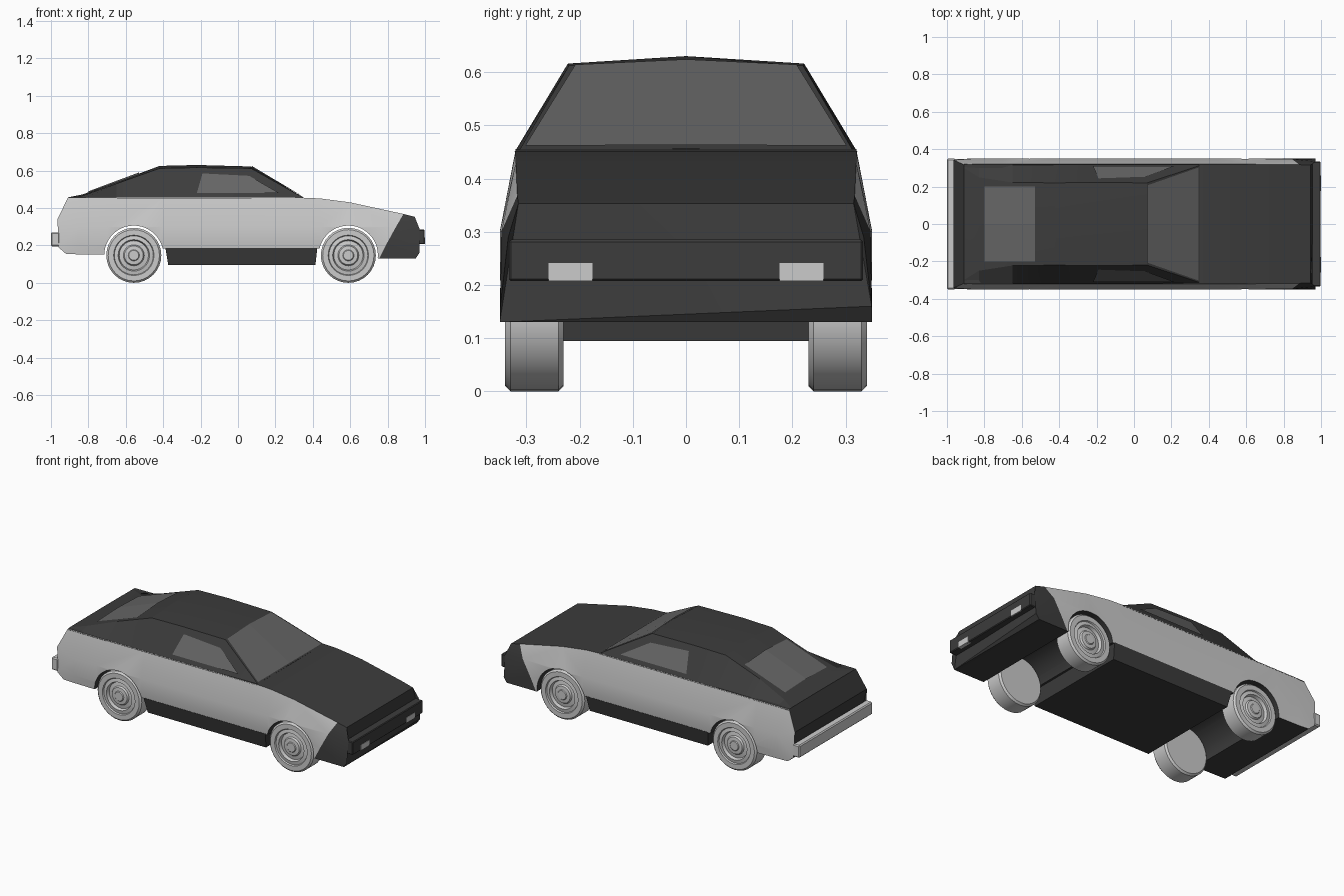
import bpy, bmesh, math
from mathutils import Matrix

if "Cube" in bpy.data.objects:
    bpy.data.objects.remove(bpy.data.objects["Cube"])


def material(name, v):
    m = bpy.data.materials.new(name)
    m.diffuse_color = (v, v, v, 1)
    m.use_nodes = True
    m.node_tree.nodes["Principled BSDF"].inputs["Base Color"].default_value = m.diffuse_color
    return m


PAINT = material("paint", 0.6)
DARK = material("dark", 0.045)
GLASS = material("glass", 0.13)


def finish(name, bm, mats=(), smooth=None):
    bmesh.ops.recalc_face_normals(bm, faces=bm.faces[:])
    me = bpy.data.meshes.new(name)
    bm.to_mesh(me)
    bm.free()
    ob = bpy.data.objects.new(name, me)
    bpy.context.collection.objects.link(ob)
    for m in mats:
        me.materials.append(m)
    if smooth:
        activate(ob)
        bpy.ops.object.shade_smooth_by_angle(angle=math.radians(smooth))
    return ob


def activate(ob):
    bpy.ops.object.select_all(action='DESELECT')
    bpy.context.view_layer.objects.active = ob
    ob.select_set(True)


def loft(rings, mat_of=lambda i, j: 0):
    """Skin closed rings of equal length and cap both ends."""
    bm = bmesh.new()
    vs = [[bm.verts.new(p) for p in r] for r in rings]
    n = len(rings[0])
    for i in range(len(vs) - 1):
        for j in range(n):
            k = (j + 1) % n
            f = bm.faces.new((vs[i][j], vs[i][k], vs[i + 1][k], vs[i + 1][j]))
            f.material_index = mat_of(i, j)
    bm.faces.new(vs[0])
    bm.faces.new(vs[-1])
    return bm


def mirror_ring(half):
    return half + [(x, -y, z) for x, y, z in reversed(half) if y > 1e-6]


def box(name, x0, x1, y0, y1, z0, z1, mats=(), bevel=0.0):
    bm = bmesh.new()
    bmesh.ops.create_cube(bm, size=1)
    for v in bm.verts:
        v.co = ((x0 + x1) / 2 + v.co.x * (x1 - x0), (y0 + y1) / 2 + v.co.y * (y1 - y0),
                (z0 + z1) / 2 + v.co.z * (z1 - z0))
    if bevel:
        bmesh.ops.bevel(bm, geom=bm.edges[:], offset=bevel, segments=1, affect='EDGES')
    return finish(name, bm, mats)


def panel(name, quads):
    bm = bmesh.new()
    for q in quads:
        bm.faces.new([bm.verts.new(p) for p in q])
    bmesh.ops.remove_doubles(bm, verts=bm.verts[:], dist=1e-5)
    return finish(name, bm, (GLASS,))


# Lower body: each station has four x, z and y values from bottom edge to shoulder
Y = (0.343, 0.348, 0.35, 0.32)
stations = [
    ((-.92, -.96, -.965, -.91), (.155, .19, .34, .455), (.345, .347, .342, .318)),
    ((-.85,) * 4, (.152, .20, .30, .455), Y),
    ((-.70,) * 4, (.15, .20, .30, .455), Y),
    ((-.40,) * 4, (.183, .22, .30, .455), Y),
    ((.35,) * 4, (.183, .22, .30, .455), Y),
    ((.44,) * 4, (.183, .22, .30, .451), Y),
    ((.60,) * 4, (.16, .20, .30, .43), Y),
    ((.755, .79, .845, .885), (.13, .20, .30, .368), (.35, .349, .347, .317)),
    ((.95, .97, .97, .945), (.13, .16, .29, .353), (.35, .349, .334, .315)),
]
rings = [mirror_ring([(x, y, z) for x, z, y in zip(*s)]) for s in stations]
bm = loft(rings, lambda i, j: 1 if i < 7 and j in (0, 1, 2, 4, 5, 6) else 0)
bmesh.ops.triangulate(bm, faces=bm.faces[:])
body = finish("body", bm, (DARK, PAINT))

# Wheel arches cut right through the body
WHEELS = (-0.557, 0.59)
for x in WHEELS:
    bm = bmesh.new()
    bmesh.ops.create_cone(bm, cap_ends=True, segments=48, radius1=.158, radius2=.158, depth=1,
                          matrix=Matrix.Translation((x, 0, .148)) @ Matrix.Rotation(math.pi / 2, 4, 'X'))
    cutter = finish("arch_cutter", bm, (DARK,))
    cutter.hide_render = True
    mod = body.modifiers.new("arch", 'BOOLEAN')
    mod.operation, mod.solver, mod.object = 'DIFFERENCE', 'EXACT', cutter
    activate(body)
    bpy.ops.object.modifier_apply(modifier=mod.name)
    bpy.data.objects.remove(cutter)
activate(body)
bpy.ops.object.shade_smooth_by_angle(angle=math.radians(20))

# Sill and floor between the wheels
sill = [(.345, .187), (.325, .095)]
finish("sill", loft([mirror_ring([(x + d * i, y, z) for i, (y, z) in enumerate(sill)])
                     for x, d in ((-.388, .015), (.424, -.01))]), (DARK,))

# Cabin: x, edge half-width, edge height, centre height
cabin = [(.35, .312, .455, .456), (.07, .22, .612, .622), (-.22, .222, .616, .63),
         (-.42, .22, .612, .625), (-.65, .222, .530, .538), (-.83, .25, .466, .473),
         (-.91, .30, .456, .457)]
finish("cabin", loft([mirror_ring([(x, .322, .45), (x, yt, zt), (x, 0, zc)])
                      for x, yt, zt, zc in cabin]), (DARK,), 15)

# Glass
panel("windscreen", [[(.345, s * .302, .462), (.075, s * .208, .614), (.075, 0, .624), (.345, 0, .463)]
                     for s in (1, -1)])
panel("rear_window", [[(-.53, s * .2, .578), (-.80, s * .2, .482), (-.80, 0, .489), (-.53, 0, .590)]
                      for s in (1, -1)])
side = [(-.22, .48), (-.19, .585), (.06, .572), (.22, .48)]
for s, n in ((1, "left"), (-1, "right")):
    panel("side_window_" + n, [[(x, s * (.327 - (z - .455) * .637), z) for x, z in side]])

# Bumpers and lamps
box("front_bumper", .95, .998, -.333, .333, .207, .285, (DARK,), .004)
box("rear_bumper", -1, -.955, -.349, .349, .195, .27, (PAINT,), .006)
for s in (1, -1):
    box("front_lamp", .98, 1.0, s * .217 - .041, s * .217 + .041, .207, .241, (PAINT,))

# Wheels: radius and distance from the centre line, spun round the axle
profile = [(0, .23), (.137, .23), (.147, .24), (.147, .33), (.137, .34), (.108, .34), (.104, .332),
           (.084, .336), (.078, .318), (.056, .322), (.05, .332), (.03, .334), (.026, .338), (0, .338)]
for x in WHEELS:
    for s in (1, -1):
        bm = bmesh.new()
        vs = [bm.verts.new((r, s * y, 0)) for r, y in profile]
        es = [bm.edges.new(p) for p in zip(vs, vs[1:])]
        bmesh.ops.spin(bm, geom=vs + es, cent=(0, 0, 0), axis=(0, 1, 0), angle=math.tau, steps=32)
        bmesh.ops.remove_doubles(bm, verts=bm.verts[:], dist=1e-4)
        bmesh.ops.translate(bm, verts=bm.verts[:], vec=(x, 0, .147))
        finish("wheel", bm, (), 30)
